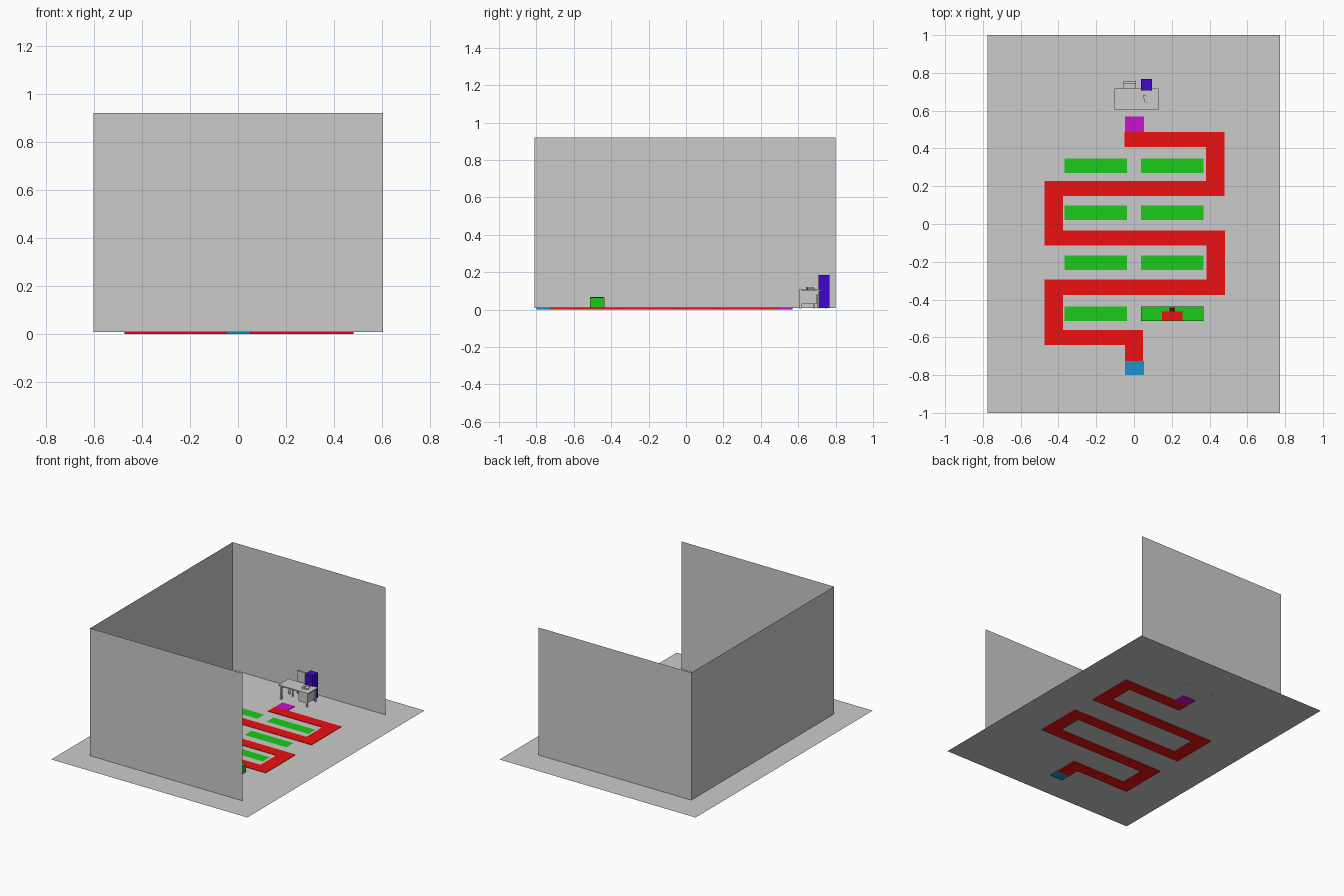
import bpy, bmesh
from mathutils import Matrix, Vector

if "Cube" in bpy.data.objects:
    bpy.data.objects.remove(bpy.data.objects["Cube"])

FLOOR_Z = 0.007
COLOURS = {
    "red": (0.85, 0.005, 0.005, 1), "green": (0.01, 0.6, 0.01, 1),
    "blue": (0.01, 0.3, 0.62, 1), "magenta": (0.6, 0.005, 0.6, 1),
    "violet": (0.05, 0.002, 0.6, 1), "dark_red": (0.12, 0.002, 0.002, 1),
}
MATS = {}
for key, rgba in COLOURS.items():
    MATS[key] = bpy.data.materials.new(key)
    MATS[key].diffuse_color = rgba


def finish(name, bm, colour=None):
    mesh = bpy.data.meshes.new(name)
    bm.to_mesh(mesh)
    bm.free()
    ob = bpy.data.objects.new(name, mesh)
    bpy.context.collection.objects.link(ob)
    if colour:
        mesh.materials.append(MATS[colour])
    return ob


def box(name, x, y, z, colour=None, turn=0.0):
    """Box from (min, max) ranges, optionally turned about its own vertical axis."""
    bm = bmesh.new()
    centre = Vector([(r[0] + r[1]) / 2 for r in (x, y, z)])
    size = [r[1] - r[0] for r in (x, y, z)]
    bmesh.ops.create_cube(bm, size=1, matrix=Matrix.Translation(centre)
                          @ Matrix.Rotation(turn, 4, 'Z') @ Matrix.Diagonal((*size, 1)))
    return finish(name, bm, colour)


def sheet(name, points, colour=None, height=0):
    """Flat face, extruded upward when a height is given."""
    bm = bmesh.new()
    face = bm.faces.new([bm.verts.new(p) for p in points])
    if height:
        ext = bmesh.ops.extrude_face_region(bm, geom=[face], use_keep_orig=True)
        top = [g for g in ext["geom"] if isinstance(g, bmesh.types.BMVert)]
        bmesh.ops.translate(bm, verts=top, vec=(0, 0, height))
        bmesh.ops.recalc_face_normals(bm, faces=bm.faces)
    return finish(name, bm, colour)


def flat(name, x, y, z, colour=None):
    return sheet(name, [(x[0], y[0], z), (x[1], y[0], z), (x[1], y[1], z), (x[0], y[1], z)], colour)


def wall(name, a, b):
    return sheet(name, [(*a, 0.008), (*b, 0.008), (*b, 0.919), (*a, 0.919)])


# Room: floor and three paper-thin walls, open on the right
flat("floor", (-0.776, 0.774), (-1, 1), FLOOR_Z)
wall("front_wall", (-0.602, -0.811), (0.604, -0.811))
wall("left_wall", (-0.602, 0.8), (-0.602, -0.811))
wall("back_wall", (0.604, 0.8), (-0.602, 0.8))

# Winding walkway: outline offset from a right-angled centre line
route = [Vector(p) for p in [
    (0, -0.725), (0, -0.6), (-0.425, -0.6), (-0.425, -0.335), (0.433, -0.335),
    (0.433, -0.075), (-0.425, -0.075), (-0.425, 0.187), (0.43, 0.187),
    (0.43, 0.448), (-0.05, 0.448)]]
rails = {1: [], -1: []}
for i, p in enumerate(route):
    pairs = [(j, j + 1) for j in (i - 1, i) if 0 <= j < len(route) - 1]
    normals = []
    for a, b in pairs:
        d = (route[b] - route[a]).normalized()
        normals.append(Vector((-d.y * 0.048, d.x * 0.04)))
    offset = sum(normals, Vector((0, 0)))
    for side in rails:
        q = p + side * offset
        rails[side].append((q.x, q.y, 0))
sheet("walkway", rails[1] + rails[-1][::-1], "red", 0.01)
box("start_tile", (-0.048, 0.052), (-0.8, -0.725), (0, 0.01), "blue")
box("end_tile", (-0.048, 0.052), (0.488, 0.57), (0, 0.01), "magenta")

# Green display areas in rows; the front right one is a raised counter
for row, y in enumerate((-0.475, -0.205, 0.06, 0.309)):
    for side, x in (("left", (-0.367, -0.038)), ("right", (0.037, 0.368))):
        name, span = f"display_{side}_{row}", (y - 0.039, y + 0.039)
        if row == 0 and side == "right":
            box("raised_display", x, span, (0.008, 0.064), "green")
        else:
            flat(name, x, span, 0.01, "green")

# Small item lying on the raised counter
box("counter_item", (0.147, 0.257), (-0.51, -0.464), (0.064, 0.066), "red")
box("counter_item_handle", (0.187, 0.218), (-0.464, -0.441), (0.064, 0.068), "dark_red")

# Desk
box("desk_top", (-0.102, 0.13), (0.604, 0.718), (0.1, 0.108))
for i, x in enumerate((-0.092, 0.112)):
    for j, y in enumerate((0.608, 0.702)):
        box(f"desk_leg_{i}{j}", (x, x + 0.01), (y, y + 0.01), (0.005, 0.1))
for i, x in enumerate((-0.089, 0.115)):
    box(f"desk_apron_{i}", (x, x + 0.004), (0.618, 0.702), (0.08, 0.1))
box("desk_pedestal", (0.05, 0.118), (0.61, 0.7), (0.03, 0.1))
for i in range(3):
    z = 0.034 + i * 0.022
    box(f"drawer_front_{i}", (0.055, 0.108), (0.7, 0.703), (z, z + 0.019))

# Telephone on the desk
box("phone_base", (0.053, 0.093), (0.645, 0.682), (0.108, 0.115), turn=0.25)
box("phone_handset", (0.052, 0.066), (0.643, 0.684), (0.115, 0.122), turn=0.25)

# Chair behind the desk
box("chair_seat", (-0.055, 0.01), (0.68, 0.75), (0.068, 0.076))
box("chair_back", (-0.055, 0.01), (0.742, 0.756), (0.076, 0.17))
for i, x in enumerate((-0.053, 0.0)):
    for j, y in enumerate((0.683, 0.742)):
        box(f"chair_leg_{i}{j}", (x, x + 0.008), (y, y + 0.008), (0.007, 0.068))

# Tall cabinet beside the chair
box("cabinet", (0.037, 0.094), (0.708, 0.767), (0.008, 0.186), "violet")

for m in bpy.data.materials:
    if m.users and not m.is_grease_pencil:
        m.use_nodes = True
        m.node_tree.nodes["Principled BSDF"].inputs["Base Color"].default_value = m.diffuse_color
